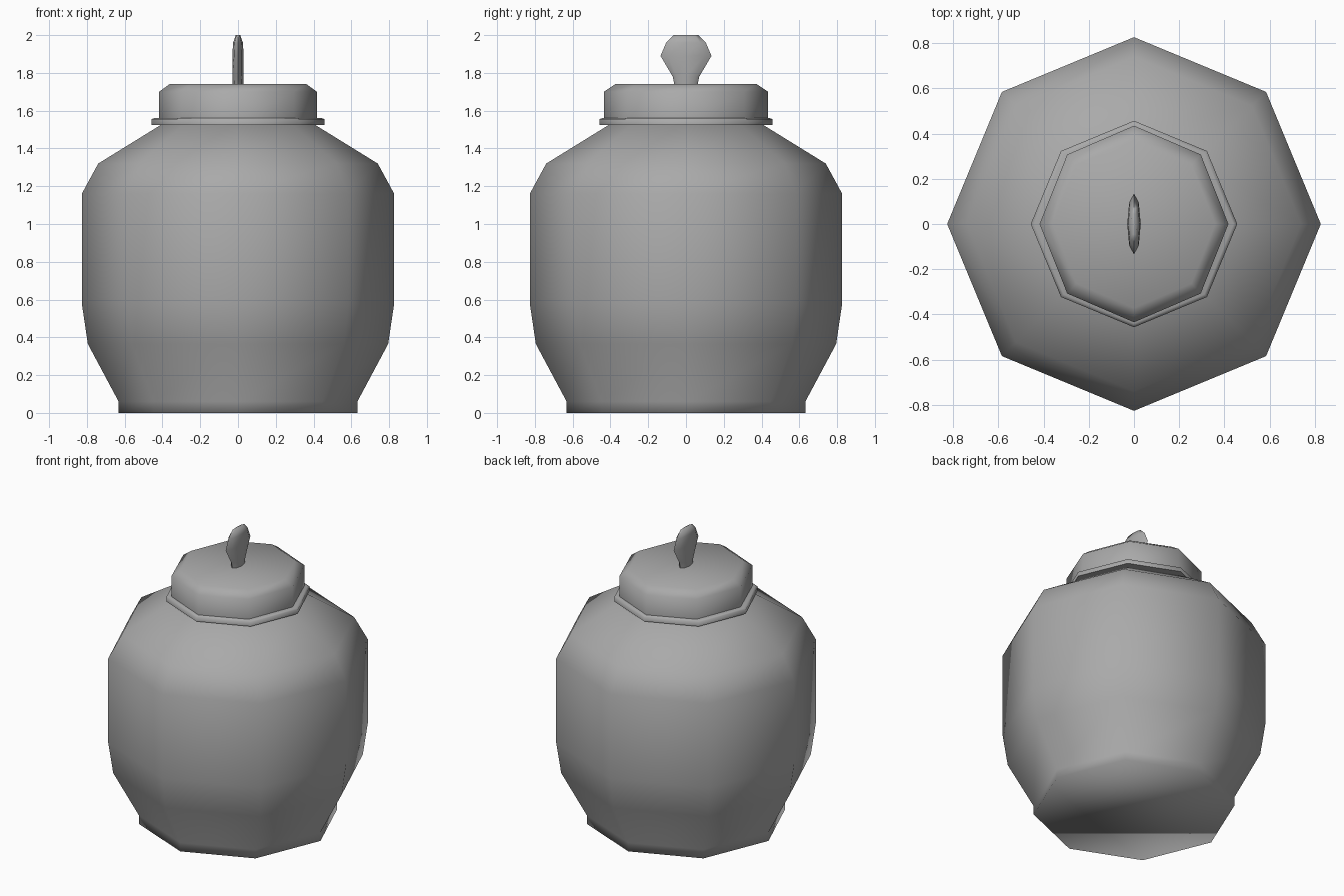
import bpy, bmesh
from math import cos, sin, pi, radians

cube = bpy.data.objects.get("Cube")
if cube:
    bpy.data.objects.remove(cube, do_unlink=True)

clay = bpy.data.materials.new("grey_clay")
clay.use_nodes = True
GREY = (0.40, 0.40, 0.40, 1)
clay.diffuse_color = GREY
clay.node_tree.nodes["Principled BSDF"].inputs["Base Color"].default_value = GREY
SIDES = 8


def lathe(name, rows, angle=80):
    """Stack eight-sided rings given as (half width x, half depth y, height)."""
    bm = bmesh.new()
    rings = [[bm.verts.new((rx * cos(2 * pi * i / SIDES), ry * sin(2 * pi * i / SIDES), z))
              for i in range(SIDES)] for rx, ry, z in rows]
    for low, high in zip(rings, rings[1:]):
        for i in range(SIDES):
            j = (i + 1) % SIDES
            bm.faces.new((low[i], low[j], high[j], high[i]))
    bm.faces.new(rings[0][::-1])
    bm.faces.new(rings[-1])
    bmesh.ops.recalc_face_normals(bm, faces=bm.faces)
    mesh = bpy.data.meshes.new(name)
    bm.to_mesh(mesh)
    bm.free()
    mesh.materials.append(clay)
    obj = bpy.data.objects.new(name, mesh)
    bpy.context.collection.objects.link(obj)
    bpy.ops.object.select_all(action='DESELECT')
    obj.select_set(True)
    bpy.context.view_layer.objects.active = obj
    bpy.ops.object.shade_smooth_by_angle(angle=radians(angle))
    return obj


def round_rows(profile):
    return [(r, r, z) for r, z in profile]


# Jar body with foot and sloping shoulder
lathe("jar_body", round_rows([(0.632, 0), (0.632, 0.06), (0.795, 0.365), (0.827, 0.58),
                              (0.827, 1.16), (0.74, 1.32), (0.40, 1.53)]), 100)

# Rim under the lid
lathe("jar_rim", round_rows([(0.38, 1.525), (0.457, 1.525), (0.457, 1.555), (0.44, 1.562)]))

# Lid with bevelled top edge
lathe("lid", [(0.418, 0.435, 1.555), (0.418, 0.435, 1.70), (0.36, 0.372, 1.742)])

# Flat paddle-shaped handle
lathe("lid_handle", [(0.028, 0.06, 1.73), (0.03, 0.07, 1.78), (0.03, 0.135, 1.89),
                     (0.026, 0.105, 1.96), (0.012, 0.065, 2.0)])
